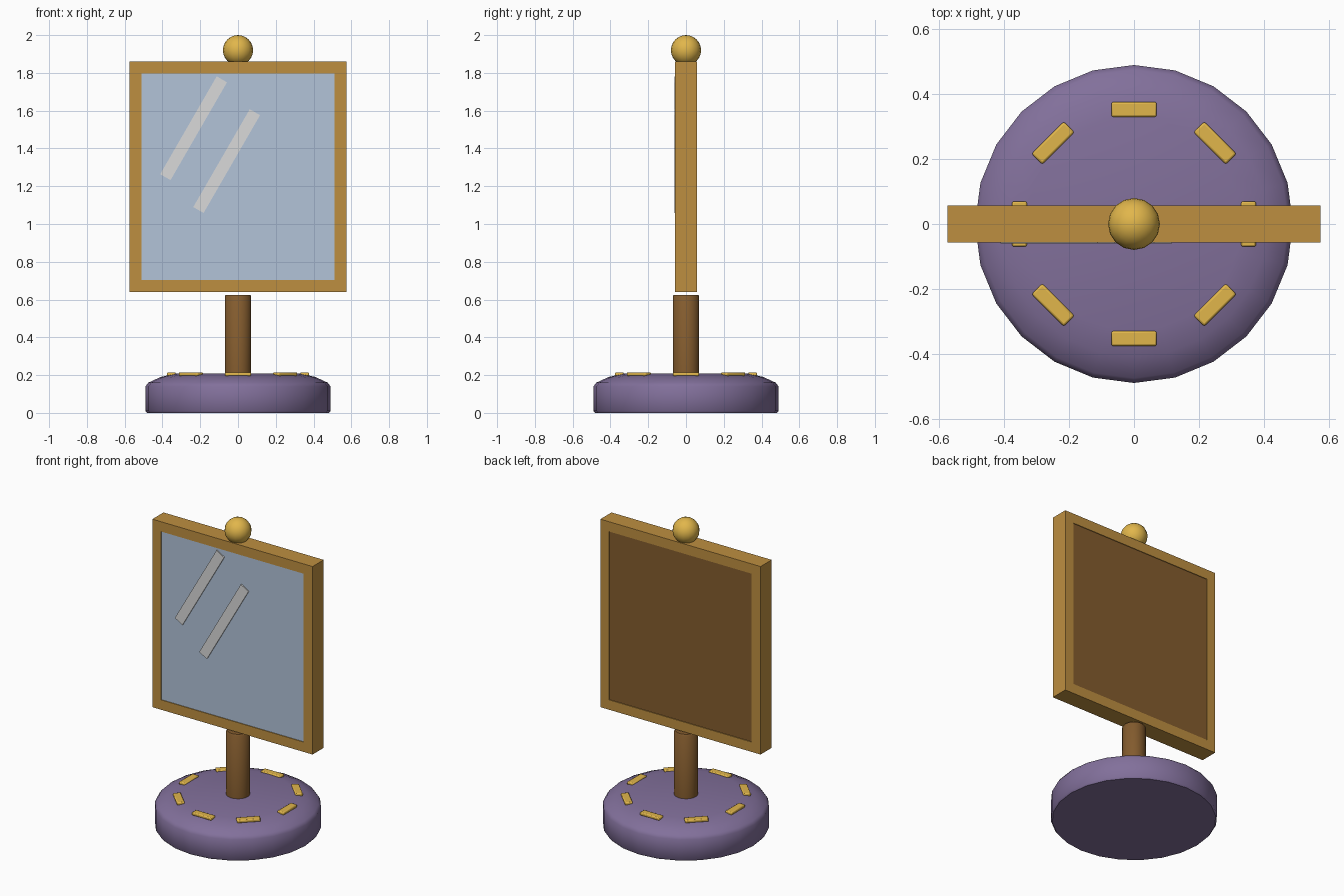
import bpy, bmesh, math
from mathutils import Matrix

if "Cube" in bpy.data.objects:
    bpy.data.objects.remove(bpy.data.objects["Cube"])


def material(name, r, g, b):
    def linear(c):
        c /= 255
        return c / 12.92 if c <= 0.04 else ((c + 0.055) / 1.055) ** 2.4
    col = (linear(r), linear(g), linear(b), 1)
    m = bpy.data.materials.new(name)
    m.use_nodes = True
    m.diffuse_color = col
    m.node_tree.nodes["Principled BSDF"].inputs["Base Color"].default_value = col
    return m


PURPLE = material("purple", 130, 112, 155)
GOLD = material("gold", 225, 182, 75)
WOOD = material("honey wood", 190, 143, 64)
BROWN = material("dark wood", 132, 92, 46)
GLASS = material("pale blue glass", 178, 196, 217)
GLINT = material("light grey", 218, 218, 218)


def finish(bm, name, mats, smooth=None, bevel=0):
    bmesh.ops.recalc_face_normals(bm, faces=bm.faces)
    me = bpy.data.meshes.new(name)
    bm.to_mesh(me)
    bm.free()
    for m in mats:
        me.materials.append(m)
    ob = bpy.data.objects.new(name, me)
    bpy.context.collection.objects.link(ob)
    if bevel:
        mod = ob.modifiers.new("soft edges", "BEVEL")
        mod.width, mod.segments = bevel, 2
    if smooth:
        bpy.ops.object.select_all(action="DESELECT")
        ob.select_set(True)
        bpy.context.view_layer.objects.active = ob
        bpy.ops.object.shade_smooth_by_angle(angle=math.radians(smooth))
    return ob


def lathe(name, profile, sides, mat, smooth):
    bm = bmesh.new()
    vs = [bm.verts.new((r, 0, z)) for r, z in profile]
    es = [bm.edges.new(p) for p in zip(vs, vs[1:])]
    bmesh.ops.spin(bm, geom=vs + es, cent=(0, 0, 0), axis=(0, 0, 1),
                   angle=math.tau, steps=sides, use_duplicate=False)
    bmesh.ops.remove_doubles(bm, verts=bm.verts, dist=0.0005)
    return finish(bm, name, [mat], smooth)


def box(name, size, matrix, mat, bevel=0):
    bm = bmesh.new()
    bmesh.ops.create_cube(bm, size=1, matrix=matrix @ Matrix.Diagonal((*size, 1)))
    return finish(bm, name, [mat], 40 if bevel else None, bevel)


# Round cushion base and post
lathe("base", [(0, 0), (0.482, 0), (0.49, 0.01), (0.49, 0.14), (0.475, 0.16),
               (0.41, 0.19), (0.33, 0.208), (0, 0.21)], 24, PURPLE, 40)
lathe("post", [(0, 0.2), (0.07, 0.2), (0.07, 0.617), (0.064, 0.625), (0, 0.625)],
      24, BROWN, 40)

# Ring of stitches
for i in range(8):
    place = Matrix.Rotation(i * math.tau / 8, 4, "Z") @ Matrix.Translation((0, 0.353, 0.205))
    box(f"stitch_{i + 1}", (0.14, 0.046, 0.02), place, GOLD, 0.006)

# Frame with shallow recesses: glass in front, board behind
bm = bmesh.new()
bmesh.ops.create_cube(bm, size=1, matrix=Matrix.Translation((0, 0, 1.25))
                      @ Matrix.Diagonal((1.15, 0.114, 1.22, 1)))
bm.normal_update()
for face in [f for f in bm.faces if abs(f.normal.y) > 0.9]:
    front = face.normal.y < 0
    bmesh.ops.inset_individual(bm, faces=[face], thickness=0.09)
    bmesh.ops.inset_individual(bm, faces=[face], thickness=0.0005, depth=-0.004)
    face.material_index = 1 if front else 2
finish(bm, "mirror_frame", [WOOD, GLASS, BROWN])

# Slanted reflections on the glass
for name, x, z in (("upper_glint", -0.235, 1.507), ("lower_glint", -0.06, 1.333)):
    place = Matrix.Translation((x, -0.056, z)) @ Matrix.Rotation(math.radians(30), 4, "Y")
    box(name, (0.063, 0.008, 0.598), place, GLINT)

# Ball on top
bm = bmesh.new()
bmesh.ops.create_uvsphere(bm, u_segments=16, v_segments=12, radius=0.08,
                          matrix=Matrix.Translation((0, 0, 1.92)))
finish(bm, "finial_ball", [GOLD], 60)
